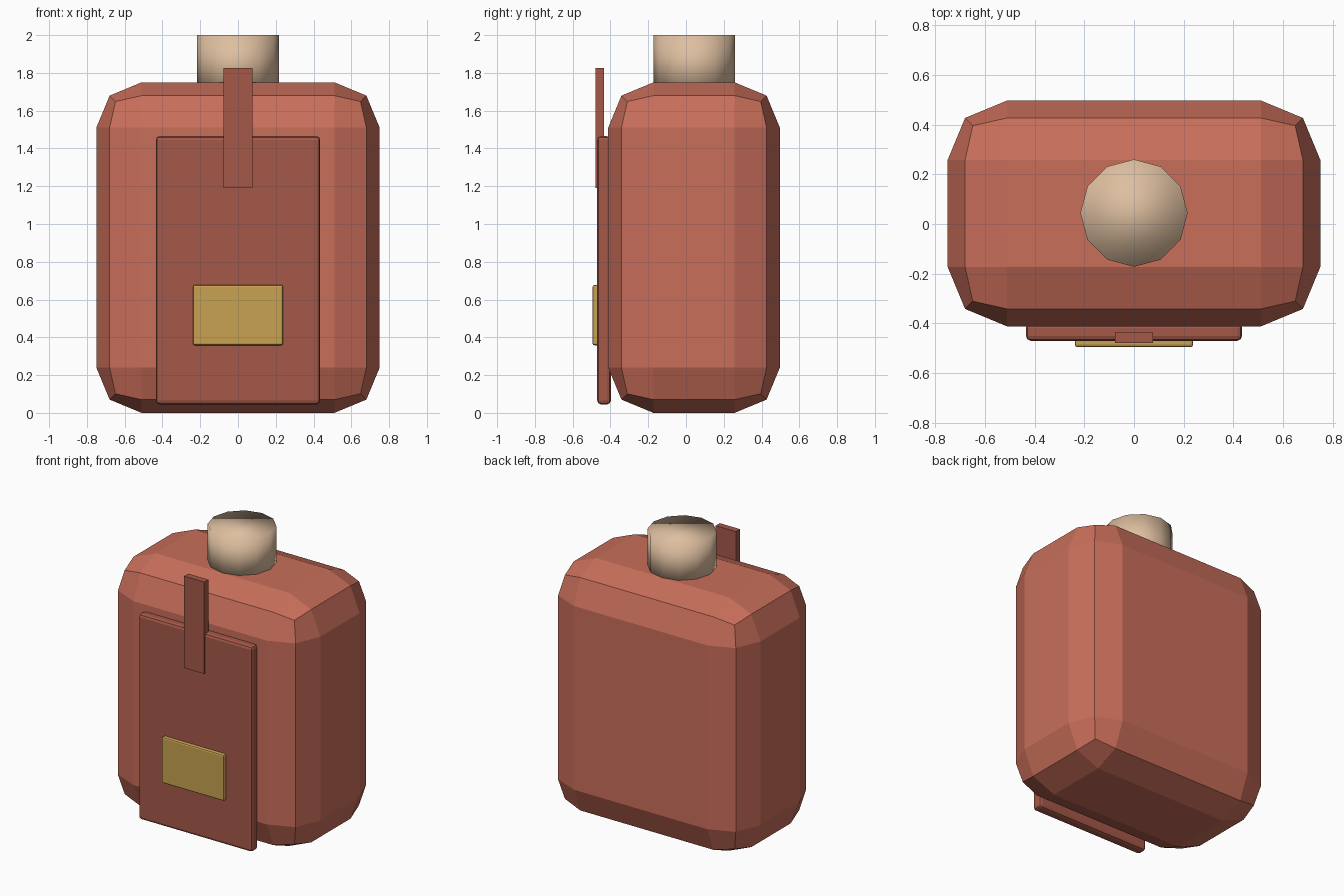
import bpy

if "Cube" in bpy.data.objects:
    bpy.data.objects.remove(bpy.data.objects["Cube"])


def material(name, rgb):
    m = bpy.data.materials.new(name)
    m.diffuse_color = (*rgb, 1)
    m.use_nodes = True
    m.node_tree.nodes["Principled BSDF"].inputs["Base Color"].default_value = m.diffuse_color
    return m


def box(name, x, y, z, mat, bevel=0, segments=2):
    """Box spanning the given (min, max) ranges, with optional bevelled edges."""
    spans = (x, y, z)
    bpy.ops.mesh.primitive_cube_add(size=1, location=[(a + b) / 2 for a, b in spans])
    ob = bpy.context.object
    ob.name = name
    ob.scale = [b - a for a, b in spans]
    bpy.ops.object.transform_apply(location=False, rotation=False, scale=True)
    if bevel:
        mod = ob.modifiers.new("bevel", 'BEVEL')
        mod.width = bevel
        mod.segments = segments
    ob.data.materials.append(mat)
    return ob


terracotta = material("terracotta", (0.58, 0.156, 0.102))
dark_terracotta = material("dark_terracotta", (0.376, 0.098, 0.065))
gold = material("gold", (0.58, 0.36, 0.085))
cream = material("cream", (0.73, 0.52, 0.35))

# Chunky bevelled body
box("body", (-0.75, 0.75), (-0.412, 0.497), (0, 1.75), terracotta, 0.24)

# Front panel, label plate and strap
box("front_panel", (-0.435, 0.435), (-0.47, -0.398), (0.045, 1.465), dark_terracotta, 0.02)
box("label_plate", (-0.238, 0.238), (-0.495, -0.455), (0.358, 0.677), gold, 0.01)
box("strap", (-0.077, 0.077), (-0.479, -0.434), (1.19, 1.825), dark_terracotta)

# Twelve-sided smooth neck, sunk slightly into the body
bpy.ops.mesh.primitive_cylinder_add(vertices=12, radius=0.216, depth=0.3,
                                    location=(0, 0.044, 1.85))
neck = bpy.context.object
neck.name = "neck"
neck.data.materials.append(cream)
bpy.ops.object.shade_smooth()
